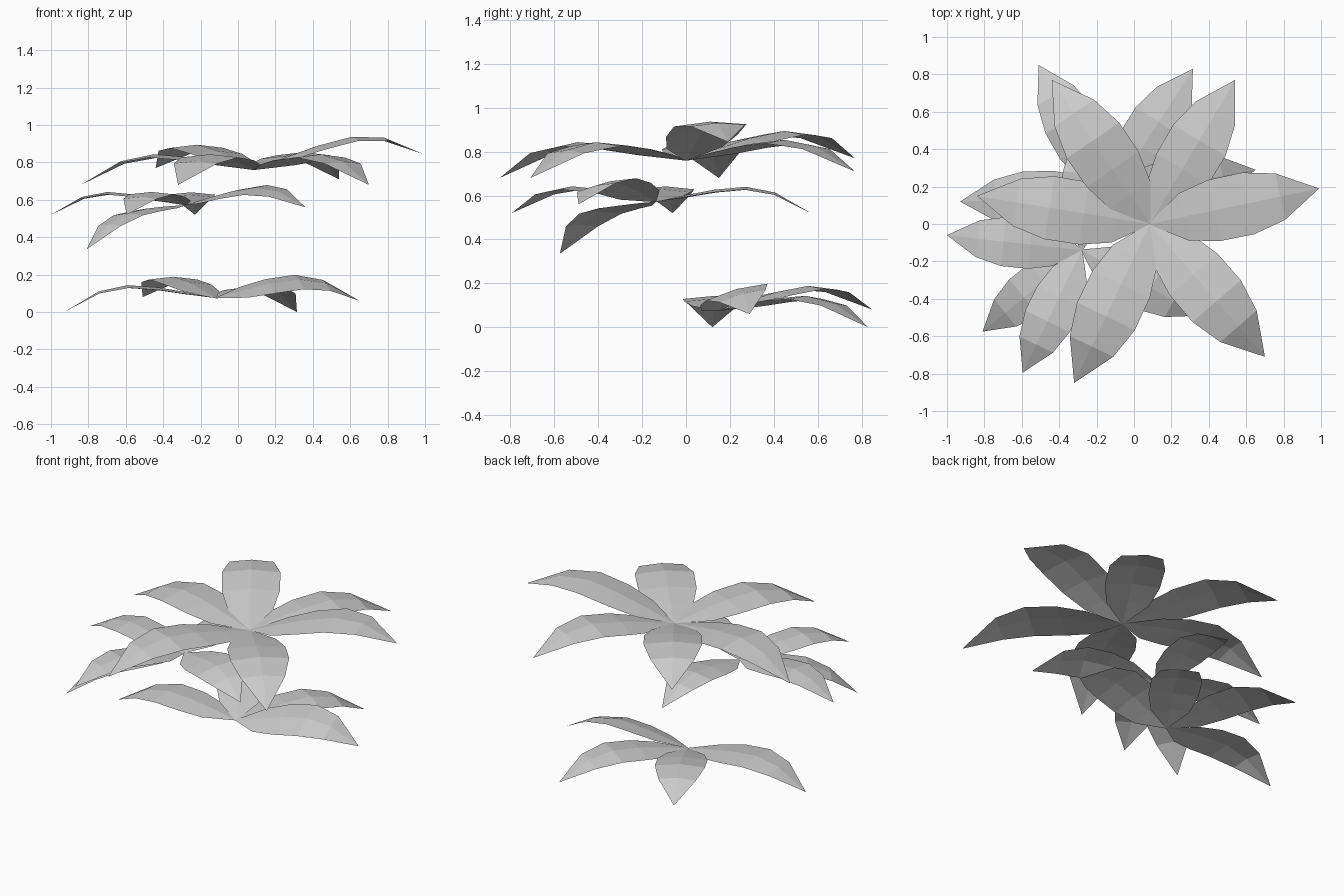
import bpy, bmesh
from mathutils import Vector

if "Cube" in bpy.data.objects:
    bpy.data.objects.remove(bpy.data.objects["Cube"])

# leaf profile along its length: position, half width, midrib height (fractions of length)
PROFILE = [(0, .006, 0), (.2, .14, .058), (.38, .18, .105),
           (.58, .182, .138), (.77, .137, .115), (1, 0, 0)]
ARCH = .018  # how far the edges hang below the midrib


def add_leaf(bm, base, tip, roll):
    """Arched pointed leaf from base to tip; positive roll lifts its left side."""
    base, tip = Vector(base), Vector(tip)
    span = tip - base
    length = span.xy.length
    side = Vector((-span.y / length, span.x / length, roll))
    rows = []
    for t, w, h in PROFILE:
        mid = base + span * t + Vector((0, 0, h * length))
        if w == 0:
            rows.append([bm.verts.new(mid)])
            continue
        drop = Vector((0, 0, ARCH * length * w / .18))
        rows.append([bm.verts.new(mid + side * w * length - drop),
                     bm.verts.new(mid),
                     bm.verts.new(mid - side * w * length - drop)])
    for a, b in zip(rows, rows[1:]):
        if len(b) == 1:
            bm.faces.new((a[0], a[1], b[0]))
            bm.faces.new((a[1], a[2], b[0]))
        else:
            bm.faces.new((a[0], a[1], b[0]))
            bm.faces.new((a[1], b[1], b[0]))
            bm.faces.new((a[1], b[2], b[1]))
            bm.faces.new((a[1], a[2], b[2]))


def add_cluster(name, centre, leaves):
    bm = bmesh.new()
    for x, y, z, roll in leaves:
        add_leaf(bm, centre, (x, y, z), roll)
    for f in bm.faces:
        f.normal_update()
        if f.normal.z < 0:
            f.normal_flip()
    mesh = bpy.data.meshes.new(name)
    bm.to_mesh(mesh)
    bm.free()
    bpy.context.collection.objects.link(bpy.data.objects.new(name, mesh))


# each leaf: tip x, y, z and roll
add_cluster("top_leaves", (.085, 0, .76), [
    (.99, .19, .845, .03), (.54, .77, .71, 0), (-.44, .77, .77, 0),
    (-.84, .15, .68, 0), (-.32, -.85, .68, 0), (.70, -.71, .68, 0)])

add_cluster("middle_leaves", (-.28, -.14, .572), [
    (-1, -.06, .52, 0), (-.81, -.575, .335, 0), (-.595, -.795, .52, 0),
    (.36, -.49, .56, .2), (-.23, .57, .52, 0)])

add_cluster("bottom_leaves", (-.12, .15, .075), [
    (-.93, .12, 0, 0), (-.51, .85, .08, 0), (.315, .83, 0, 0),
    (.65, .29, .06, .27)])
